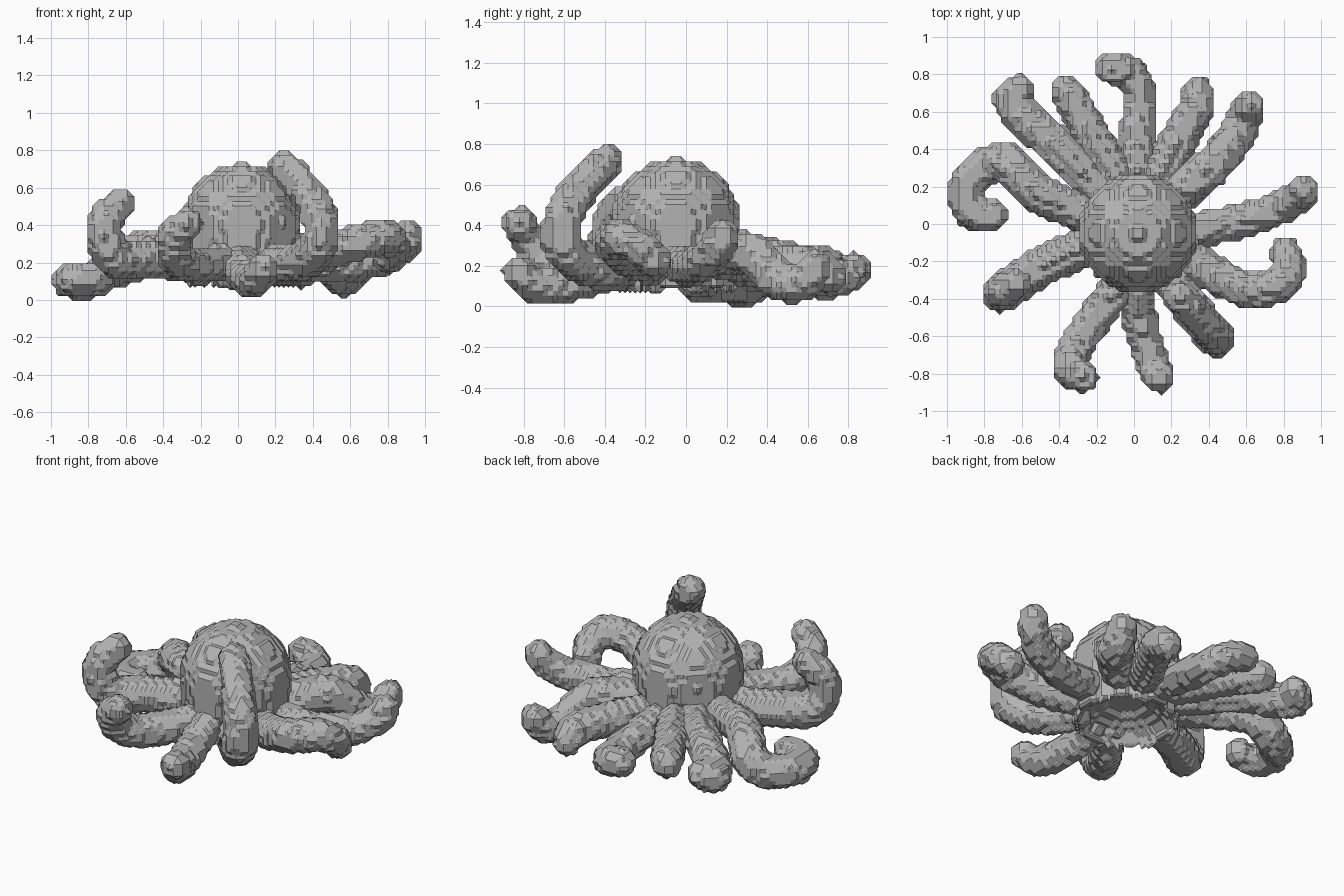
import bpy, bmesh, math
from mathutils import Vector

CELL = 0.025          # size of the stepped facets
DEPTH = 7

if "Cube" in bpy.data.objects:
    bpy.data.objects.remove(bpy.data.objects["Cube"], do_unlink=True)

grey = bpy.data.materials.new("stone_grey")
grey.use_nodes = True
colour = (0.45, 0.45, 0.45, 1)
grey.diffuse_color = colour
grey.node_tree.nodes["Principled BSDF"].inputs["Base Color"].default_value = colour


def facet(source):
    """Swap faces and corners of a blocky mesh, giving stepped, chamfered facets."""
    out = bmesh.new()
    centres = [out.verts.new(f.calc_center_median()) for f in source.faces]
    source.faces.index_update()
    for v in source.verts:
        seen = set()
        for start in v.link_loops:
            if start in seen:
                continue
            ring, loop = [], start
            while loop not in seen:
                seen.add(loop)
                if loop.vert == v:
                    ring.append(centres[loop.face.index])
                loop = loop.link_loop_prev.link_loop_radial_next
            if len(set(ring)) == len(ring) > 2 and not out.faces.get(ring):
                out.faces.new(ring)
    bmesh.ops.dissolve_limit(out, angle_limit=0.01, verts=out.verts, edges=out.edges)
    return out


def finish(name, bm):
    """Fuse the rough shape, turn it into blocks, then facet it."""
    mesh = bpy.data.meshes.new(name)
    bm.to_mesh(mesh)
    bm.free()
    obj = bpy.data.objects.new(name, mesh)
    bpy.context.collection.objects.link(obj)
    fuse = obj.modifiers.new("fuse", 'REMESH')
    fuse.mode, fuse.voxel_size = 'VOXEL', 0.015
    bpy.context.view_layer.update()
    blocks = obj.modifiers.new("blocks", 'REMESH')
    blocks.mode, blocks.octree_depth = 'BLOCKS', DEPTH
    blocks.scale = max(obj.dimensions) / (CELL * 2 ** DEPTH)
    shaped = bmesh.new()
    shaped.from_object(obj, bpy.context.evaluated_depsgraph_get())
    obj.modifiers.clear()
    final = facet(shaped)
    shaped.free()
    final.to_mesh(mesh)
    final.free()
    mesh.materials.clear()
    mesh.materials.append(grey)


def arm(name, points, thick=0.105, tip=0.087):
    """Round-ended arm along a smooth path, tapering mostly near its tip."""
    pts = [Vector(p) for p in points]
    pts = [2 * pts[0] - pts[1]] + pts + [2 * pts[-1] - pts[-2]]
    bm = bmesh.new()
    spans, steps = len(pts) - 3, 8
    for k in range(spans * steps + 1):
        i = min(k // steps, spans - 1)
        t = k / steps - i
        a, b, c, d = pts[i:i + 4]
        p = 0.5 * (2 * b + (c - a) * t + (2 * a - 5 * b + 4 * c - d) * t ** 2
                   + (3 * b - a - 3 * c + d) * t ** 3)
        along = k / (spans * steps)
        res = bmesh.ops.create_icosphere(bm, subdivisions=2,
                                         radius=thick + (tip - thick) * along ** 2)
        bmesh.ops.translate(bm, verts=res["verts"], vec=p)
    finish(name, bm)


# Domed head with a shallow hollow underneath
def arc(radius, z, squash):
    return [(radius * math.sin(a * math.pi / 24), z + squash * radius * math.cos(a * math.pi / 24))
            for a in range(13)]


profile = arc(0.32, 0.41, 1) + [(0.305, 0.2), (0.305, 0.075)] + arc(0.28, 0.075, 0.5)[::-1]
bm = bmesh.new()
verts = [bm.verts.new((x, 0, z)) for x, z in profile]
edges = [bm.edges.new(pair) for pair in zip(verts, verts[1:])]
bmesh.ops.spin(bm, geom=verts + edges, cent=(0, 0, 0), axis=(0, 0, 1),
               angle=math.tau, steps=40, use_duplicate=False)
bmesh.ops.remove_doubles(bm, verts=bm.verts, dist=0.001)
bmesh.ops.recalc_face_normals(bm, faces=bm.faces)
bmesh.ops.translate(bm, verts=bm.verts, vec=(0.02, -0.05, 0))
finish("head", bm)

# Arms, clockwise from the back
arm("back_arm", [(.02, .28, .2), (.02, .5, .16), (.03, .7, .13), (-.03, .81, .16), (-.13, .83, .185)], .1)
arm("back_left_arm", [(.14, .26, .21), (.25, .47, .21), (.34, .64, .19), (.34, .71, .14)], .108)
arm("left_rear_arm", [(.26, .18, .24), (.43, .32, .26), (.54, .46, .13), (.59, .57, .12), (.62, .635, .19)], .112)
arm("left_arm", [(.34, -.03, .21), (.55, .01, .19), (.76, .08, .22), (.88, .15, .29), (.91, .18, .345)], .1)
arm("left_front_arm", [(.3, -.17, .2), (.43, -.27, .24), (.62, -.355, .3), (.78, -.32, .335),
                       (.83, -.23, .29), (.81, -.15, .22)])
arm("front_left_raised_arm", [(.2, -.3, .19), (.3, -.44, .19), (.42, -.59, .27), (.445, -.61, .4),
                              (.39, -.55, .54), (.29, -.44, .67), (.24, -.39, .715)], .11)
arm("front_arm", [(.02, -.35, .2), (.03, -.5, .13), (.09, -.72, .1), (.135, -.825, .165)], .1)
arm("front_right_arm", [(-.09, -.34, .2), (-.22, -.52, .18), (-.33, -.69, .22), (-.34, -.78, .34),
                        (-.27, -.82, .41)], .103)
arm("right_front_raised_arm", [(-.28, -.13, .22), (-.5, -.23, .22), (-.65, -.33, .22), (-.71, -.375, .33),
                               (-.7, -.36, .44), (-.63, -.32, .515)], .113)
arm("right_curled_arm", [(-.28, .06, .24), (-.5, .16, .26), (-.62, .27, .23), (-.69, .34, .16),
                         (-.79, .31, .105), (-.89, .22, .105), (-.89, .09, .105), (-.83, .045, .11),
                         (-.75, .05, .12)], .11)
arm("right_rear_arm", [(-.2, .2, .22), (-.42, .42, .23), (-.61, .59, .18), (-.66, .67, .17),
                       (-.61, .715, .19)], .112)
arm("back_right_arm", [(-.1, .26, .22), (-.23, .48, .22), (-.34, .68, .2), (-.37, .715, .19)])
